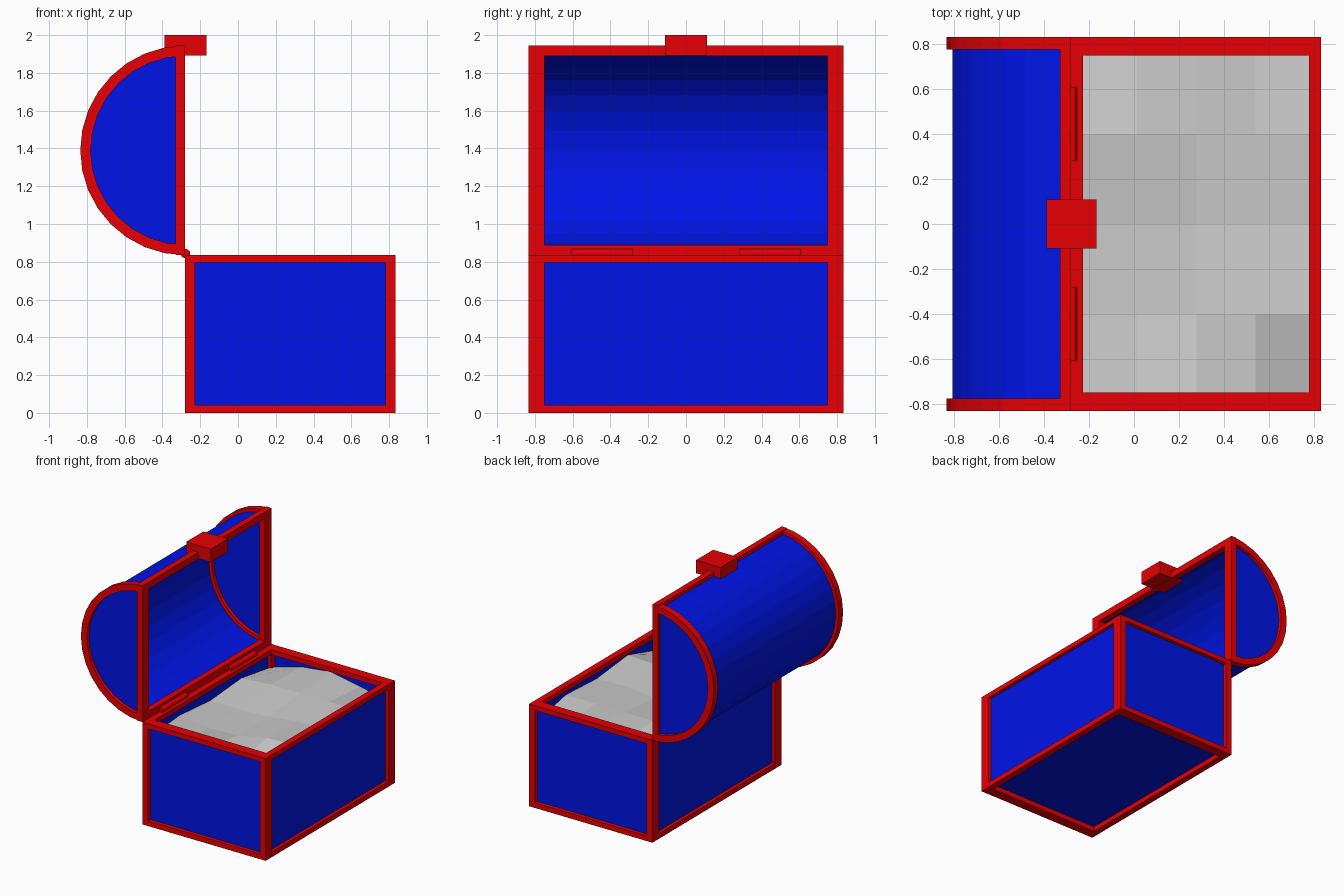
import bpy, bmesh, math

if "Cube" in bpy.data.objects:
    bpy.data.objects.remove(bpy.data.objects["Cube"])

X0, X1, Y, H = -0.28, 0.833, 0.833, 0.835   # base extents
CZ, R = 1.39, 0.555                         # lid arc centre height and radius
SEG = 16


def material(name, rgb):
    m = bpy.data.materials.new(name)
    m.diffuse_color = (*rgb, 1)
    m.use_nodes = True
    m.node_tree.nodes["Principled BSDF"].inputs["Base Color"].default_value = m.diffuse_color
    return m


RED = material("red_trim", (0.8, 0.0, 0.001))
BLUE = material("blue_panel", (0.0, 0.007, 0.8))


def make(name, verts, faces, mat=None):
    me = bpy.data.meshes.new(name)
    me.from_pydata(verts, [], faces)
    bm = bmesh.new()
    bm.from_mesh(me)
    bmesh.ops.recalc_face_normals(bm, faces=bm.faces)
    bm.to_mesh(me)
    bm.free()
    ob = bpy.data.objects.new(name, me)
    bpy.context.collection.objects.link(ob)
    if mat:
        me.materials.append(mat)
    return ob


def box(name, x, y, z, mat, open_top=False):
    v = [(a, b, c) for a in x for b in y for c in z]
    f = [(0, 1, 3, 2), (4, 6, 7, 5), (0, 4, 5, 1), (2, 3, 7, 6), (0, 2, 6, 4)]
    if not open_top:
        f.append((1, 5, 7, 3))
    return make(name, v, f, mat)


def arc(r):
    angles = [math.pi / 2 + math.pi * i / SEG for i in range(SEG + 1)]
    return [(X0 + r * math.cos(a), CZ + r * math.sin(a)) for a in angles]


# Base: open box panels set back inside the trim
box("base_panels", (X0 + .027, X1 - .027), (-Y + .03, Y - .03), (.04, H - .01), BLUE, True)

# Base trim: corner posts and rails
for x in ((X0, X0 + .053), (X1 - .053, X1)):
    for y in ((-Y, -Y + .083), (Y - .083, Y)):
        box("base_post", x, y, (0, H), RED)
    for z in ((0, .042), (H - .04, H)):
        box("base_long_rail", x, (-Y + .083, Y - .083), z, RED)
for y in ((-Y, -Y + .083), (Y - .083, Y)):
    for z in ((0, .042), (H - .04, H)):
        box("base_end_rail", (X0 + .053, X1 - .053), y, z, RED)

# Lid: curved shell with closed ends, open towards the front
p = arc(R - .027)
n = len(p)
ye = Y - .028
make("lid_shell", [(x, s * ye, z) for s in (-1, 1) for x, z in p],
     [(i, i + 1, n + i + 1, n + i) for i in range(SEG)]
     + [tuple(range(n)), tuple(range(n, 2 * n))], BLUE)

# Lid end ribs: half rings
outer, inner = arc(R), arc(R - .055)
for y in ((-Y, -Y + .056), (Y - .056, Y)):
    v = [(x, b, z) for b in y for ring in (outer, inner) for x, z in ring]
    f = []
    for i in range(SEG):
        j = i + 1
        f += [(i, j, n + j, n + i), (2*n + i, 2*n + j, 3*n + j, 3*n + i),
              (i, j, 2*n + j, 2*n + i), (n + i, n + j, 3*n + j, 3*n + i)]
    for i in (0, SEG):
        f.append((i, n + i, 3*n + i, 2*n + i))
    make("lid_rib", v, f, RED)

# Lid opening frame
for y in ((-Y, -Y + .083), (Y - .083, Y)):
    box("lid_post", (X0 - .05, X0), y, (CZ - R, CZ + R), RED)
for z in ((CZ - R, CZ - R + .055), (CZ + R - .055, CZ + R)):
    box("lid_rail", (X0 - .05, X0), (-Y + .083, Y - .083), z, RED)

# Latch block
box("latch", (-.39, -.168), (-.11, .11), (1.893, 2.0), RED)

# Hinge barrels
for y in (-.445, .445):
    bpy.ops.mesh.primitive_cylinder_add(vertices=16, radius=.025, depth=.33,
                                        location=(X0 + .002, y, H + .008),
                                        rotation=(math.pi / 2, 0, 0))
    hinge = bpy.context.object
    hinge.name = "hinge"
    hinge.data.materials.append(RED)

# Lumpy grey filling: 4 x 4 faceted patch
heights = [[.70, .76, .75, .70, .66],
           [.73, .70, .71, .76, .77],
           [.70, .70, .71, .74, .73],
           [.73, .75, .75, .75, .75],
           [.67, .74, .77, .72, .67]]
v = [(-.25 + .264 * i, -.8 + .4 * j, heights[j][i]) for j in range(5) for i in range(5)]
f = [(j*5 + i, j*5 + i + 1, j*5 + i + 6, j*5 + i + 5) for j in range(4) for i in range(4)]
make("filling", v, f)
